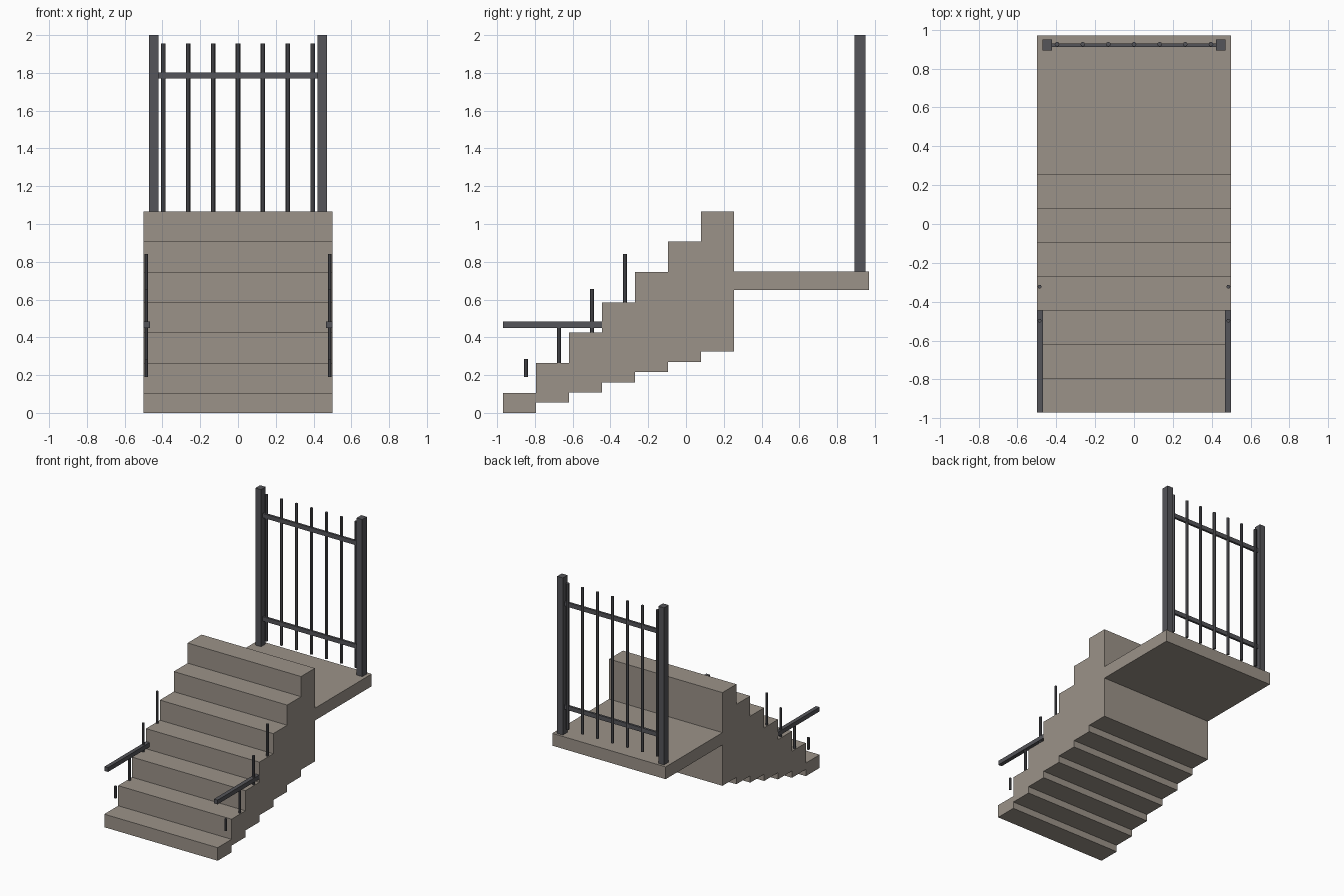
import bpy

if "Cube" in bpy.data.objects:
    bpy.data.objects.remove(bpy.data.objects["Cube"])


def material(name, rgb):
    m = bpy.data.materials.new(name)
    m.diffuse_color = (*rgb, 1)
    m.use_nodes = True
    m.node_tree.nodes["Principled BSDF"].inputs["Base Color"].default_value = m.diffuse_color
    return m


STONE = material("stone", (0.33, 0.29, 0.25))
METAL = material("dark_metal", (0.09, 0.09, 0.10))


def box(name, x, y, z, mat):
    """Box from (min, max) pairs on each axis."""
    bpy.ops.mesh.primitive_cube_add(size=1, location=[sum(p) / 2 for p in (x, y, z)])
    ob = bpy.context.object
    ob.name = name
    ob.scale = [p[1] - p[0] for p in (x, y, z)]
    bpy.ops.object.transform_apply(location=False, rotation=False, scale=True)
    ob.data.materials.append(mat)


def rod(name, x, y, z, r):
    """Vertical low-poly round bar."""
    bpy.ops.mesh.primitive_cylinder_add(vertices=8, radius=r, depth=z[1] - z[0],
                                        location=(x, y, sum(z) / 2))
    ob = bpy.context.object
    ob.name = name
    ob.data.materials.append(METAL)


# Seven steps, growing taller towards the back
Y0, RUN = -0.97, 0.175
for i in range(7):
    y = Y0 + i * RUN
    box(f"step_{i + 1}", (-0.5, 0.5), (y, y + RUN),
        (0.054 * i, 0.104 + 0.1605 * i), STONE)

# Landing behind the steps
box("landing", (-0.5, 0.5), (0.255, 0.97), (0.65, 0.748), STONE)

# Level handrails and their balusters on both sides
for side, s in (("left", -1), ("right", 1)):
    box(f"handrail_{side}", sorted((s * 0.467, s * 0.499)), (Y0, 0.254),
        (0.449, 0.483), METAL)
    for i in range(4):
        top = 0.285 + 0.185 * i
        bottom = 0.19 if i == 0 else 0.075 + 0.1605 * i
        rod(f"baluster_{side}_{i + 1}", s * 0.486, Y0 + RUN * (i + 0.7), (bottom, top), 0.01)

# Gate posts, bars and rails at the rear of the landing
for side, s in (("left", -1), ("right", 1)):
    box(f"gate_post_{side}", sorted((s * 0.421, s * 0.471)), (0.892, 0.95),
        (0.748, 2.0), METAL)
for i in range(7):
    rod(f"gate_bar_{i + 1}", (i - 3) * 0.132, 0.925, (0.79, 1.955), 0.012)
for name, z in (("lower", 0.963), ("upper", 1.786)):
    box(f"gate_rail_{name}", (-0.425, 0.425), (0.912, 0.93), (z - 0.017, z + 0.017), METAL)
